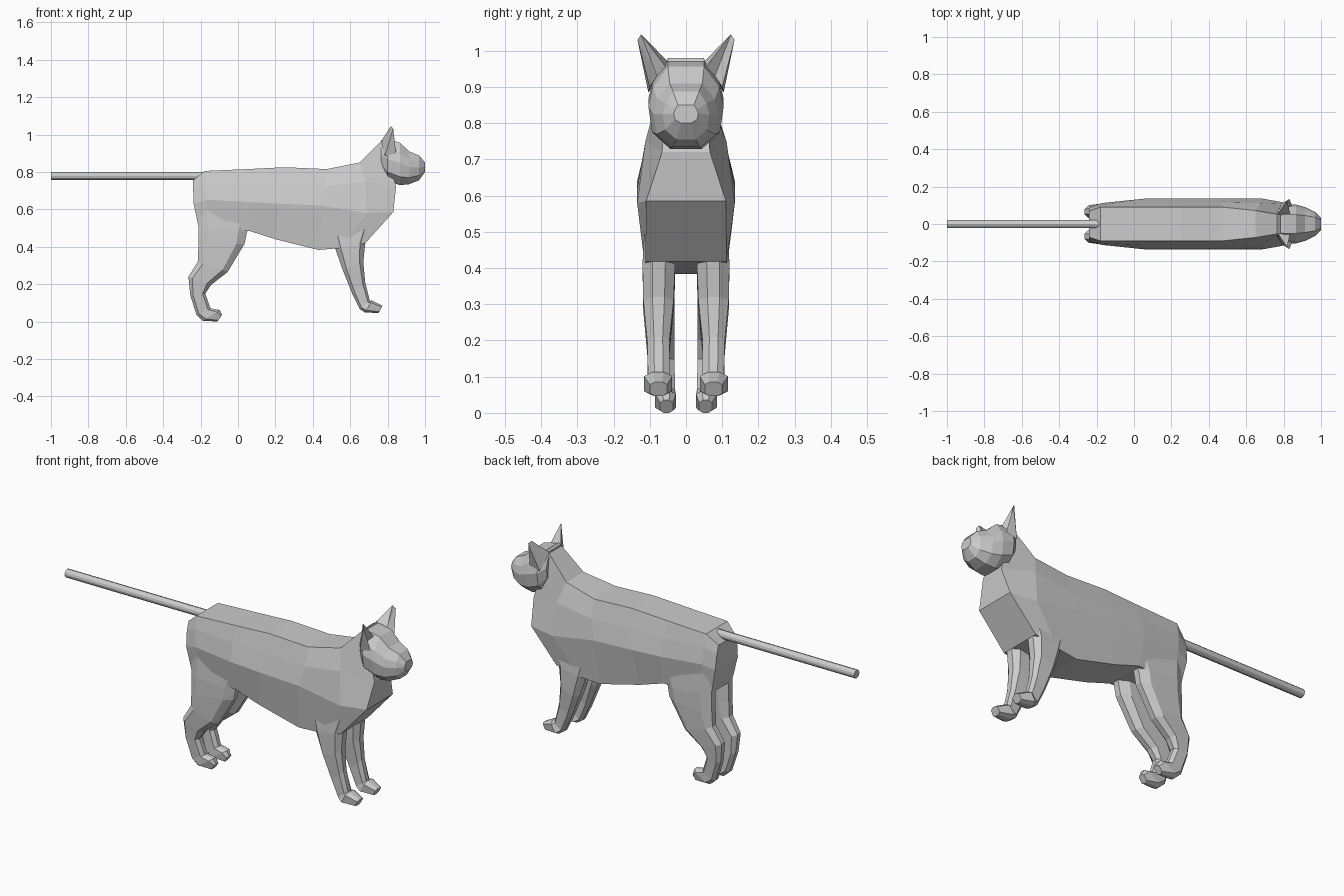
import bpy, bmesh


def make_object(name, verts, faces):
    mesh = bpy.data.meshes.new(name)
    bm = bmesh.new()
    vs = [bm.verts.new(v) for v in verts]
    for f in faces:
        bm.faces.new([vs[i] for i in f])
    bmesh.ops.recalc_face_normals(bm, faces=bm.faces)
    bm.to_mesh(mesh)
    bm.free()
    ob = bpy.data.objects.new(name, mesh)
    bpy.context.collection.objects.link(ob)
    return ob


def loft(name, rings):
    """Bridge closed rings of equal even length, capping both ends with quad strips."""
    n = len(rings[0])
    verts = [p for r in rings for p in r]
    faces = []
    for k in range(len(rings) - 1):
        a, b = k * n, (k + 1) * n
        for i in range(n):
            j = (i + 1) % n
            faces.append((a + i, a + j, b + j, b + i))
    for base in (0, (len(rings) - 1) * n):
        for i in range(n // 2 - 1):
            faces.append([base + q for q in (i, i + 1, n - 2 - i, n - 1 - i)])
    return make_object(name, verts, faces)


def mirrored(half):
    return half + [(x, -y, z) for x, y, z in reversed(half)]


def leg_ring(back, front, outer, inner, side):
    """Chamfered box section between a back and a front (x, z) point."""
    pts = []
    for t, s in ((0, .3), (.18, 0), (.82, 0), (1, .3), (1, .7), (.82, 1), (.18, 1), (0, .7)):
        x = back[0] + (front[0] - back[0]) * t
        z = back[1] + (front[1] - back[1]) * t
        pts.append((x, side * (outer + (inner - outer) * s), z))
    return pts


# Torso and neck: top, shoulder, widest and belly points per section
torso = [
    [(-.24, .07, .755), (-.24, .085, .71), (-.237, .095, .63), (-.21, .085, .50)],
    [(-.18, .09, .805), (-.18, .102, .74), (-.17, .112, .65), (-.15, .095, .49)],
    [(.05, .09, .815), (.05, .113, .73), (.05, .135, .64), (.06, .105, .485)],
    [(.25, .09, .825), (.25, .113, .73), (.22, .135, .63), (.20, .105, .44)],
    [(.475, .09, .815), (.47, .115, .72), (.45, .135, .62), (.43, .105, .383)],
    [(.65, .072, .85), (.68, .112, .75), (.69, .135, .58), (.55, .112, .393)],
    [(.78, .05, .98), (.845, .066, .72), (.83, .11, .585), (.68, .112, .418)],
]
loft("body", [mirrored(h) for h in torso])

# Head: x, bottom, top, half width, half width of the crown
head = [
    (.765, .81, .97, .075, .045),
    (.80, .755, .972, .104, .05),
    (.865, .729, .957, .104, .05),
    (.915, .734, .91, .09, .045),
    (.968, .755, .888, .064, .036),
    (1.0, .80, .85, .034, .022),
]
rings = []
for x, lo, hi, w, crown in head:
    h = hi - lo
    rings.append(mirrored([(x, crown, hi), (x, .88 * w, hi - .25 * h), (x, w, lo + .52 * h),
                           (x, .9 * w, lo + .2 * h), (x, .42 * w, lo)]))
loft("head", rings)

# Legs: back point, front point, outer and inner y
hind = [
    ((-.225, .63), (.10, .60), .105, .03),
    ((-.21, .495), (.047, .475), .112, .03),
    ((-.212, .40), (.035, .415), .112, .03),
    ((-.215, .32), (-.055, .265), .108, .032),
    ((-.265, .24), (-.145, .195), .10, .032),
    ((-.255, .14), (-.175, .15), .092, .032),
    ((-.222, .035), (-.147, .07), .085, .03),
    ((-.188, .004), (-.098, .062), .085, .028),
    ((-.11, 0), (-.085, .035), .072, .036),
]
fore = [
    ((.48, .50), (.72, .50), .115, .03),
    ((.52, .39), (.68, .42), .12, .03),
    ((.56, .275), (.67, .32), .118, .034),
    ((.61, .15), (.68, .21), .107, .046),
    ((.65, .068), (.705, .11), .105, .046),
    ((.68, .048), (.715, .113), .116, .038),
    ((.752, .046), (.772, .085), .10, .052),
]
for side, label in ((1, "left"), (-1, "right")):
    for name, table in (("hind_leg", hind), ("front_leg", fore)):
        loft(f"{name}_{label}", [leg_ring(*row, side) for row in table])

    # Pointed ear with a hollowed front
    ear = [(.765, .045, .965), (.835, .052, .95), (.81, .08, .93), (.845, .10, .90),
           (.785, .104, .885), (.818, .124, 1.045), (.83, .134, 1.03)]
    make_object(f"ear_{label}", [(x, side * y, z) for x, y, z in ear],
                [(0, 1, 5), (1, 2, 5), (2, 6, 5), (2, 3, 6), (3, 4, 6),
                 (4, 0, 5, 6), (0, 4, 3, 2, 1)])

# Straight tail
bpy.ops.mesh.primitive_cylinder_add(vertices=12, radius=.022, depth=.83,
                                    location=(-.585, 0, .778), rotation=(0, 1.570796, 0))
tail = bpy.context.object
tail.name = "tail"
bpy.ops.object.shade_smooth_by_angle()
